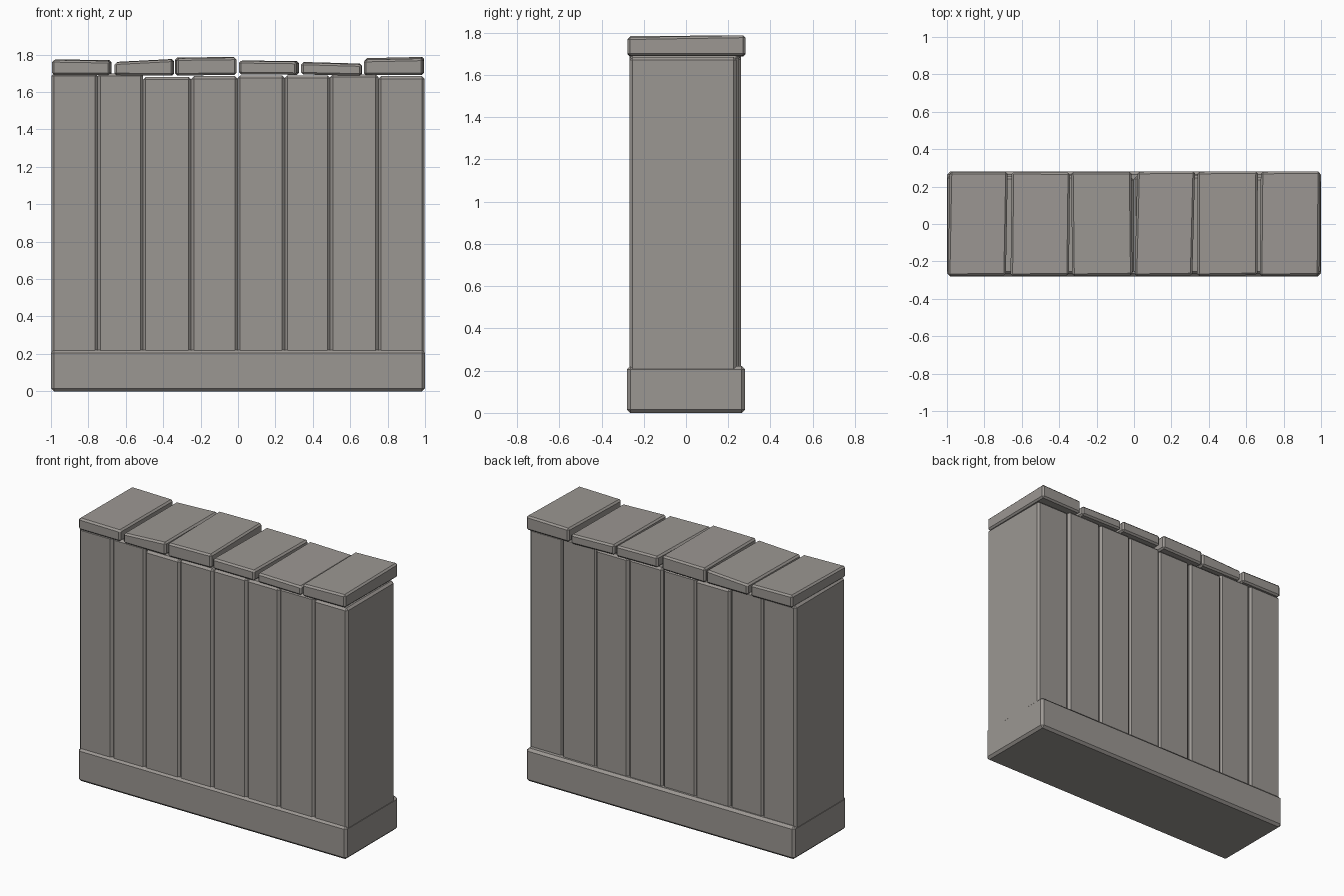
import bpy, bmesh

if "Cube" in bpy.data.objects:
    bpy.data.objects.remove(bpy.data.objects["Cube"])

stone = bpy.data.materials.new("warm_grey_stone")
stone.diffuse_color = (0.33, 0.31, 0.29, 1)
stone.use_nodes = True
stone.node_tree.nodes["Principled BSDF"].inputs["Base Color"].default_value = stone.diffuse_color


def block(name, x0, x1, y0, y1, bottom, top, bevel, skew=(0, 0, 0, 0)):
    """Chamfered block. bottom/top = z at (left, right); skew = top lift at the
    back, x shift at the back, front and back y taper towards the right."""
    lift, shift, fy, by = skew
    bm = bmesh.new()
    bmesh.ops.create_cube(bm, size=1)
    for v in bm.verts:
        right, back, up = v.co.x > 0, v.co.y > 0, v.co.z > 0
        v.co.x = (x1 if right else x0) + (shift if back else 0)
        v.co.y = (y1 + (by if right else 0)) if back else (y0 + (fy if right else 0))
        v.co.z = (top if up else bottom)[right] + (lift if up and back else 0)
    bmesh.ops.bevel(bm, geom=bm.edges[:], offset=bevel, segments=1,
                    profile=0.5, affect='EDGES', clamp_overlap=True)
    bmesh.ops.recalc_face_normals(bm, faces=bm.faces[:])
    me = bpy.data.meshes.new(name)
    bm.to_mesh(me)
    bm.free()
    me.materials.append(stone)
    ob = bpy.data.objects.new(name, me)
    bpy.context.collection.objects.link(ob)


# plinth
block("base", -1, 1, -0.28, 0.28, (0, 0), (0.222, 0.222), 0.016)

# upright slabs, meeting at chamfered grooves
joints = [-0.998, -0.75, -0.508, -0.25, -0.002, 0.25, 0.493, 0.75, 0.998]
tops = [1.70, 1.70, 1.68, 1.685, 1.688, 1.688, 1.695, 1.685]
backs = [0.26, 0.255, 0.26, 0.25, 0.255, 0.26, 0.25, 0.24]
for i in range(8):
    block(f"upright_slab_{i + 1}", joints[i], joints[i + 1], -0.267, backs[i],
          (0.18, 0.18), (tops[i], tops[i]), 0.014)

# uneven cap stones: x range, bottom z, top z, skew
caps = [
    (-0.995, -0.685, (1.692, 1.69), (1.771, 1.766), (0.004, 0.010, 0.003, 0.000)),
    (-0.660, -0.348, (1.690, 1.688), (1.758, 1.774), (0.003, 0.006, 0.003, -0.004)),
    (-0.330, -0.008, (1.688, 1.692), (1.780, 1.784), (0.004, -0.006, 0.004, 0.000)),
    (0.004, 0.312, (1.695, 1.692), (1.766, 1.762), (0.003, 0.014, 0.004, 0.003)),
    (0.338, 0.660, (1.694, 1.687), (1.757, 1.748), (0.004, 0.002, 0.005, 0.003)),
    (0.673, 0.990, (1.690, 1.692), (1.772, 1.779), (0.009, 0.005, 0.002, 0.003)),
]
for i, (x0, x1, b, t, skew) in enumerate(caps):
    block(f"cap_stone_{i + 1}", x0, x1, -0.278, 0.279, b, t, 0.011, skew)
